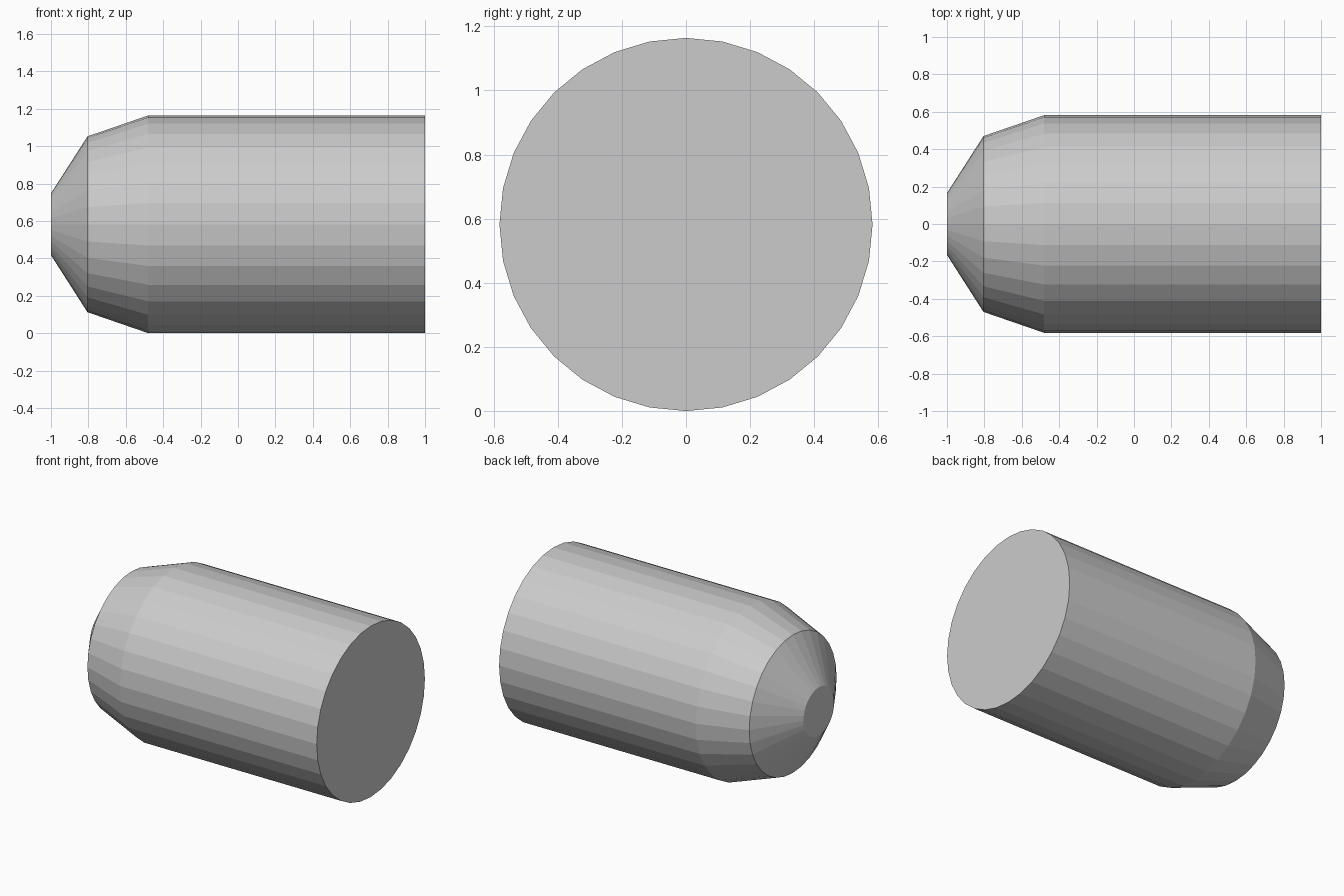
import bpy
import bmesh
from math import cos, sin, tau

cube = bpy.data.objects.get("Cube")
if cube:
    bpy.data.objects.remove(cube, do_unlink=True)

SIDES = 32
RADIUS = 0.582

# Single grey material
grey = bpy.data.materials.new("light_grey")
grey.use_nodes = True
colour = (0.6, 0.6, 0.6, 1)
grey.diffuse_color = colour
grey.node_tree.nodes["Principled BSDF"].inputs["Base Color"].default_value = colour

# Profile along the axis: blunt tip, steep cone, shallow shoulder, straight body
profile = [(-1.0, 0.165), (-0.805, 0.47), (-0.48, RADIUS), (1.0, RADIUS)]

bm = bmesh.new()
rings = []
for x, r in profile:
    rings.append([bm.verts.new((x, r * sin(tau * i / SIDES), RADIUS + r * cos(tau * i / SIDES)))
                  for i in range(SIDES)])

# Side walls between neighbouring rings
for a, b in zip(rings, rings[1:]):
    for i in range(SIDES):
        j = (i + 1) % SIDES
        bm.faces.new((a[i], a[j], b[j], b[i]))

# Flat end caps
bm.faces.new(rings[0])
bm.faces.new(rings[-1])
bmesh.ops.recalc_face_normals(bm, faces=bm.faces)

mesh = bpy.data.meshes.new("tapered_cylinder")
bm.to_mesh(mesh)
bm.free()
mesh.materials.append(grey)
body = bpy.data.objects.new("tapered_cylinder", mesh)
bpy.context.collection.objects.link(body)
